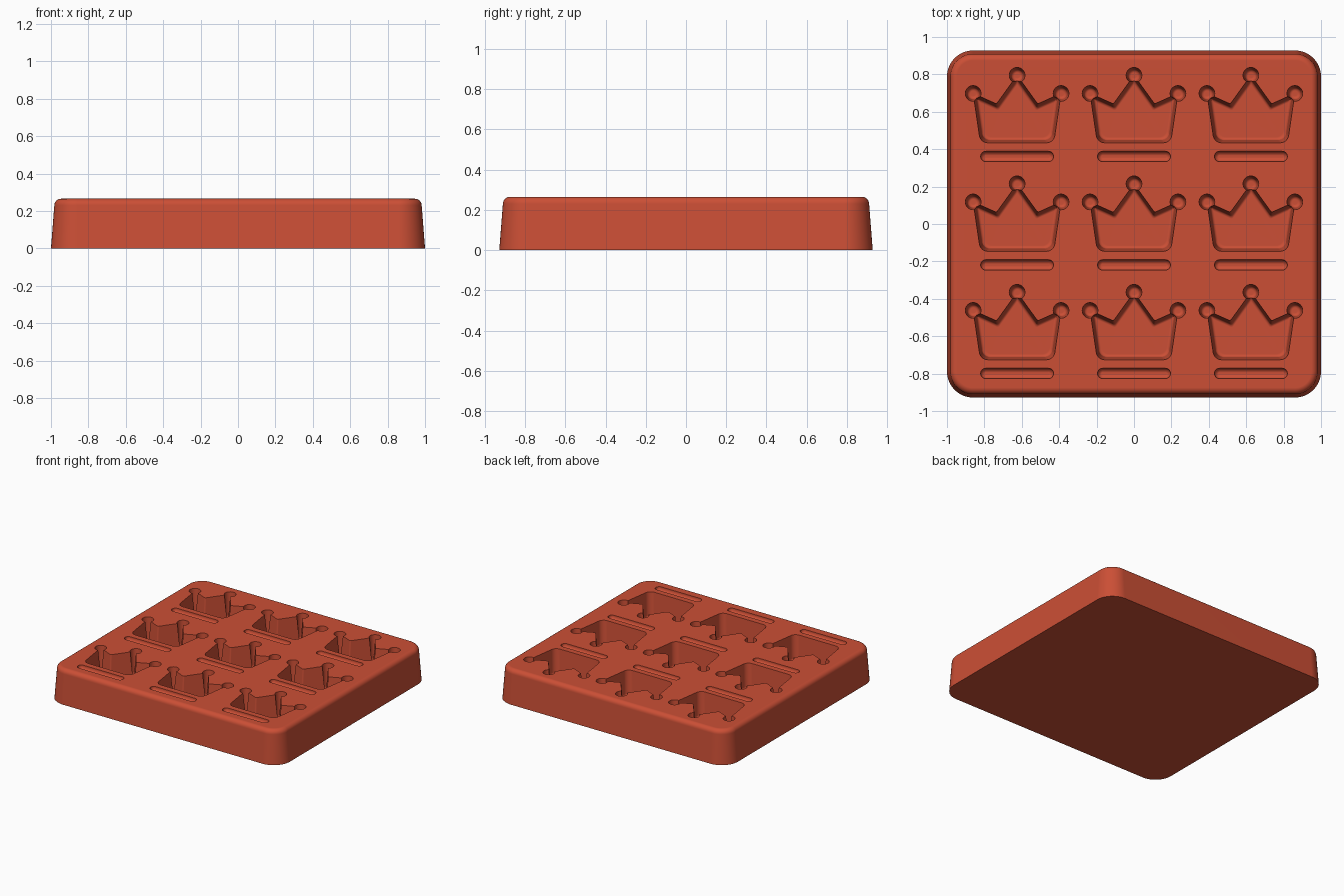
import bpy
import bmesh
from math import sin, cos, pi, radians
from mathutils import Vector

if "Cube" in bpy.data.objects:
    bpy.data.objects.remove(bpy.data.objects["Cube"], do_unlink=True)

HEIGHT = 0.265
FLOOR = 0.075
COLUMNS = (-0.625, 0, 0.625)
ROWS = (-0.58, 0, 0.58)

red = bpy.data.materials.new("terracotta red")
red.use_nodes = True
colour = (0.60, 0.078, 0.036, 1)
red.diffuse_color = colour
red.node_tree.nodes["Principled BSDF"].inputs["Base Color"].default_value = colour


def inset(points, d):
    """Move every edge of a counter-clockwise outline inwards by d."""
    result = []
    for i, p in enumerate(points):
        a = (p - points[i - 1]).normalized()
        b = (points[(i + 1) % len(points)] - p).normalized()
        na, nb = Vector((-a.y, a.x)), Vector((-b.y, b.x))
        result.append(p + (na + nb) * d / (1 + na.dot(nb)))
    return result


def fillet(points, radii, steps=6):
    """Round each corner of an outline with a circular arc."""
    result = []
    for i, p in enumerate(points):
        u = (points[i - 1] - p).normalized()
        v = (points[(i + 1) % len(points)] - p).normalized()
        half = u.angle(v) / 2
        r = radii[i]
        centre = p + (u + v).normalized() * (r / sin(half))
        reach = r * cos(half) / sin(half)
        start = p + u * reach - centre
        end = p + v * reach - centre
        for k in range(steps + 1):
            result.append(centre + start.lerp(end, k / steps).normalized() * r)
    return result


def circle(r, n=32):
    return [Vector((r * cos(2 * pi * k / n), r * sin(2 * pi * k / n))) for k in range(n)]


def capsule(half, r, n=12):
    right = [Vector((half + r * sin(pi * k / n), -r * cos(pi * k / n))) for k in range(n + 1)]
    return right + [-p for p in right]


def loft(bm, rings, offset=(0, 0)):
    """Skin a closed solid through (z, outline) rings, lowest first."""
    loops = [[bm.verts.new((p.x + offset[0], p.y + offset[1], z)) for p in pts]
             for z, pts in rings]
    n = len(loops[0])
    for low, high in zip(loops, loops[1:]):
        for i in range(n):
            j = (i + 1) % n
            bm.faces.new((low[i], low[j], high[j], high[i]))
    bm.faces.new(loops[0][::-1])
    bm.faces.new(loops[-1])


def finish(bm, name):
    mesh = bpy.data.meshes.new(name)
    bm.to_mesh(mesh)
    bm.free()
    mesh.materials.append(red)
    obj = bpy.data.objects.new(name, mesh)
    bpy.context.collection.objects.link(obj)
    return obj


def pocket_levels(floor, draft, r, steps=4):
    """Heights and insets of a tapered pocket with a rounded floor edge."""
    arc = [(floor + r * (1 - cos(a)), draft + r * (1 - sin(a)))
           for a in (pi / 2 * k / steps for k in range(steps + 1))]
    return arc + [(HEIGHT, 0), (HEIGHT + 0.03, -0.002)]


# Tray body: tapered rounded slab with a soft top edge
def slab(margin):
    x, y, r = 1 - margin, 0.928 - margin, 0.14 - margin
    corners = [Vector(c) for c in ((-x, -y), (x, -y), (x, y), (-x, y))]
    return fillet(corners, [r] * 4, 12)


EDGE = 0.035
body_rings = [(0, slab(0))]
for k in range(7):
    a = pi / 2 * k / 6
    body_rings.append((HEIGHT - EDGE * (1 - sin(a)), slab(0.018 + EDGE * (1 - cos(a)))))
bm = bmesh.new()
loft(bm, body_rings)
tray = finish(bm, "mould_tray")

# Crown outline, counter-clockwise from the lower left
crown = [Vector(p) for p in ((-0.196, -0.146), (0.196, -0.146), (0.235, 0.118),
                             (0.11, 0.062), (0, 0.215), (-0.11, 0.062), (-0.235, 0.118))]
crown_radii = (0.045, 0.045, 0.003, 0.012, 0.003, 0.012, 0.003)
crown_rings = [(z, fillet(inset(crown, d), crown_radii))
               for z, d in pocket_levels(FLOOR, 0.014, 0.016)]
tips = (crown[2], crown[4], crown[6])
tip_rings = [(z, circle(0.042 - d)) for z, d in pocket_levels(FLOOR - 0.002, 0.01, 0.018)]

# Shallow rounded slot below each crown
SLOT_R = 0.028
slot_rings = []
for k in range(1, 8):
    a = pi / 2 * k / 7
    slot_rings.append((HEIGHT - 0.005 - SLOT_R * cos(a), capsule(0.167, SLOT_R * sin(a))))
slot_rings.append((HEIGHT + 0.03, capsule(0.167, SLOT_R)))

crowns, pearls, slots = bmesh.new(), bmesh.new(), bmesh.new()
for x in COLUMNS:
    for y in ROWS:
        loft(crowns, crown_rings, (x, y))
        loft(slots, slot_rings, (x, y - 0.219))
        for tip in tips:
            loft(pearls, tip_rings, (x + tip.x, y + tip.y))

# Carve the pockets, then drop the cutters
bpy.ops.object.select_all(action='DESELECT')
tray.select_set(True)
bpy.context.view_layer.objects.active = tray
for cutter_bm, name in ((crowns, "crown_cutter"), (pearls, "pearl_cutter"), (slots, "slot_cutter")):
    cutter = finish(cutter_bm, name)
    cutter.hide_render = True
    cut = tray.modifiers.new(name, 'BOOLEAN')
    cut.operation = 'DIFFERENCE'
    cut.solver = 'EXACT'
    cut.object = cutter
    bpy.ops.object.modifier_apply(modifier=cut.name)
    bpy.data.objects.remove(cutter, do_unlink=True)

bpy.ops.object.shade_smooth_by_angle(angle=radians(35))
weighted = tray.modifiers.new("weighted_normals", 'WEIGHTED_NORMAL')
weighted.keep_sharp = True
